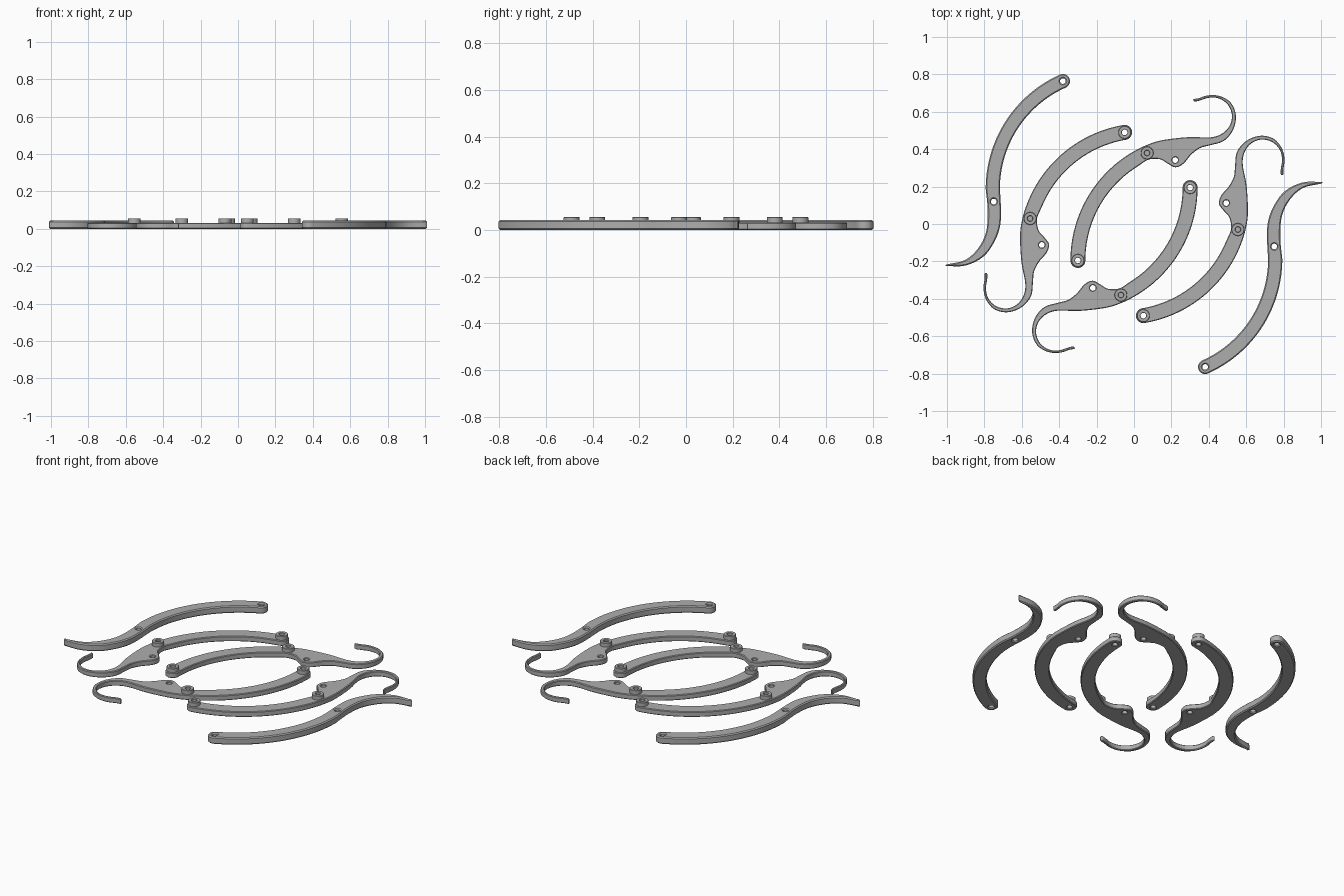
import bpy, math
from math import cos, sin, radians

if "Cube" in bpy.data.objects:
    bpy.data.objects.remove(bpy.data.objects["Cube"])

grey = bpy.data.materials.new("plain_grey")
grey.diffuse_color = (0.42, 0.42, 0.42, 1)
grey.use_nodes = True
grey.node_tree.nodes["Principled BSDF"].inputs["Base Color"].default_value = grey.diffuse_color

R = 0.632  # shared centreline radius of every arm


def arc(c, r, a0, a1, n):
    """Points on an arc, angles in degrees."""
    return [(c[0] + r * cos(radians(a0 + (a1 - a0) * i / n)),
             c[1] + r * sin(radians(a0 + (a1 - a0) * i / n))) for i in range(n + 1)]


def circle(c, r, n=24):
    return arc(c, r, 0, 360, n)[:-1]


def smooth(pts, n=4):
    """Catmull-Rom curve through the points."""
    p = [pts[0]] + pts + [pts[-1]]
    out = []
    for a, b, c, d in zip(p, p[1:], p[2:], p[3:]):
        for i in range(n):
            t = i / n
            out.append(tuple(0.5 * (2 * b[k] + (c[k] - a[k]) * t
                       + (2 * a[k] - 5 * b[k] + 4 * c[k] - d[k]) * t * t
                       + (3 * b[k] - a[k] - 3 * c[k] + d[k]) * t ** 3) for k in (0, 1)))
    return out + [pts[-1]]


def plate(name, loops, z0, z1, chamfer, place):
    """Flat plate with holes and chamfered rims."""
    cu = bpy.data.curves.new(name, 'CURVE')
    cu.dimensions, cu.fill_mode = '2D', 'BOTH'
    cu.extrude = (z1 - z0) / 2 - chamfer
    cu.bevel_depth, cu.bevel_resolution, cu.offset = chamfer, 0, -chamfer
    for loop in loops:
        sp = cu.splines.new('POLY')
        sp.points.add(len(loop) - 1)
        for pt, co in zip(sp.points, loop):
            x, y = place(co)
            pt.co = (x, y, 0, 1)
        sp.use_cyclic_u = True
    cu.materials.append(grey)
    ob = bpy.data.objects.new(name, cu)
    bpy.context.collection.objects.link(ob)
    ob.location.z = (z0 + z1) / 2
    bpy.ops.object.select_all(action='DESELECT')
    ob.select_set(True)
    bpy.context.view_layer.objects.active = ob
    bpy.ops.object.convert(target='MESH')
    bpy.ops.object.shade_smooth_by_angle(angle=radians(30))


# Hooked arm outline: curved bar, thin hook, lobe with a hole
HC, HW = (0.332, -0.195), 0.04
END, MID, LOBE = (-0.3, -0.195), (0.07, 0.38), (0.22, 0.342)
hook = smooth([(0.048, 0.414), (0.11, 0.438), (0.18, 0.453), (0.30, 0.465), (0.405, 0.463),
               (0.465, 0.48), (0.508, 0.52), (0.524, 0.578), (0.503, 0.636), (0.455, 0.671),
               (0.40, 0.675), (0.358, 0.662), (0.325, 0.655), (0.318, 0.667), (0.347, 0.673),
               (0.396, 0.688), (0.46, 0.684), (0.519, 0.647), (0.545, 0.578), (0.53, 0.503),
               (0.48, 0.444), (0.41, 0.422), (0.353, 0.406), (0.305, 0.37), (0.265, 0.323),
               (0.222, 0.303), (0.18, 0.323), (0.139, 0.346), (0.08, 0.345), (0.037, 0.32)])
hook_arm = (arc(HC, R - HW, 125, 180, 20) + arc(END, HW, 360, 180, 12)[1:-1]
            + arc(HC, R + HW, 180, 117, 24) + hook)

# Outer arm outline: curved bar running into a pointed tail
OC, OW = (-0.123, 0.187), 0.038
TOP = (OC[0] + R * cos(radians(114)), OC[1] + R * sin(radians(114)))
tail = smooth([(-0.793, 0.187), (-0.782, 0.07), (-0.791, -0.043), (-0.834, -0.131),
               (-0.904, -0.193), (-0.996, -0.215), (-1.0, -0.224), (-0.90, -0.222),
               (-0.807, -0.176), (-0.749, -0.10), (-0.717, -0.016), (-0.711, 0.07),
               (-0.717, 0.187)])
outer_arm = (arc(OC, R + OW, 114, 178, 24) + tail
             + arc(OC, R - OW, 178, 114, 24) + arc(TOP, OW, 294, 474, 12)[1:-1])


def inner_place(p):
    return p


def middle_place(p):
    """Mirror the hooked arm and move it to the next ring out."""
    f = radians(279.57)
    x, y = p[0] - END[0], p[1] - END[1]
    return (x * cos(f) + y * sin(f) - 0.05, x * sin(f) - y * cos(f) + 0.49)


def turned(place):
    return lambda p: tuple(-v for v in place(p))


for side, turn in (("a", lambda f: f), ("b", turned)):
    plate("outer_arm_" + side,
          [outer_arm, circle(TOP, 0.015), circle((-0.75, 0.12), 0.015)],
          0, 0.043, 0.006, turn(inner_place))
    for ring, place in (("inner", inner_place), ("middle", middle_place)):
        tag, pl = ring + "_" + side, turn(place)
        plate("hooked_arm_" + tag,
              [hook_arm, circle(END, 0.015), circle(LOBE, 0.015)], 0, 0.032, 0.004, pl)
        # Raised pivot bosses
        plate("end_boss_" + tag, [circle(END, 0.034), circle(END, 0.015)],
              0.03, 0.056, 0.002, pl)
        plate("middle_boss_" + tag, [circle(MID, 0.034), circle(MID, 0.014)],
              0.03, 0.056, 0.002, pl)
